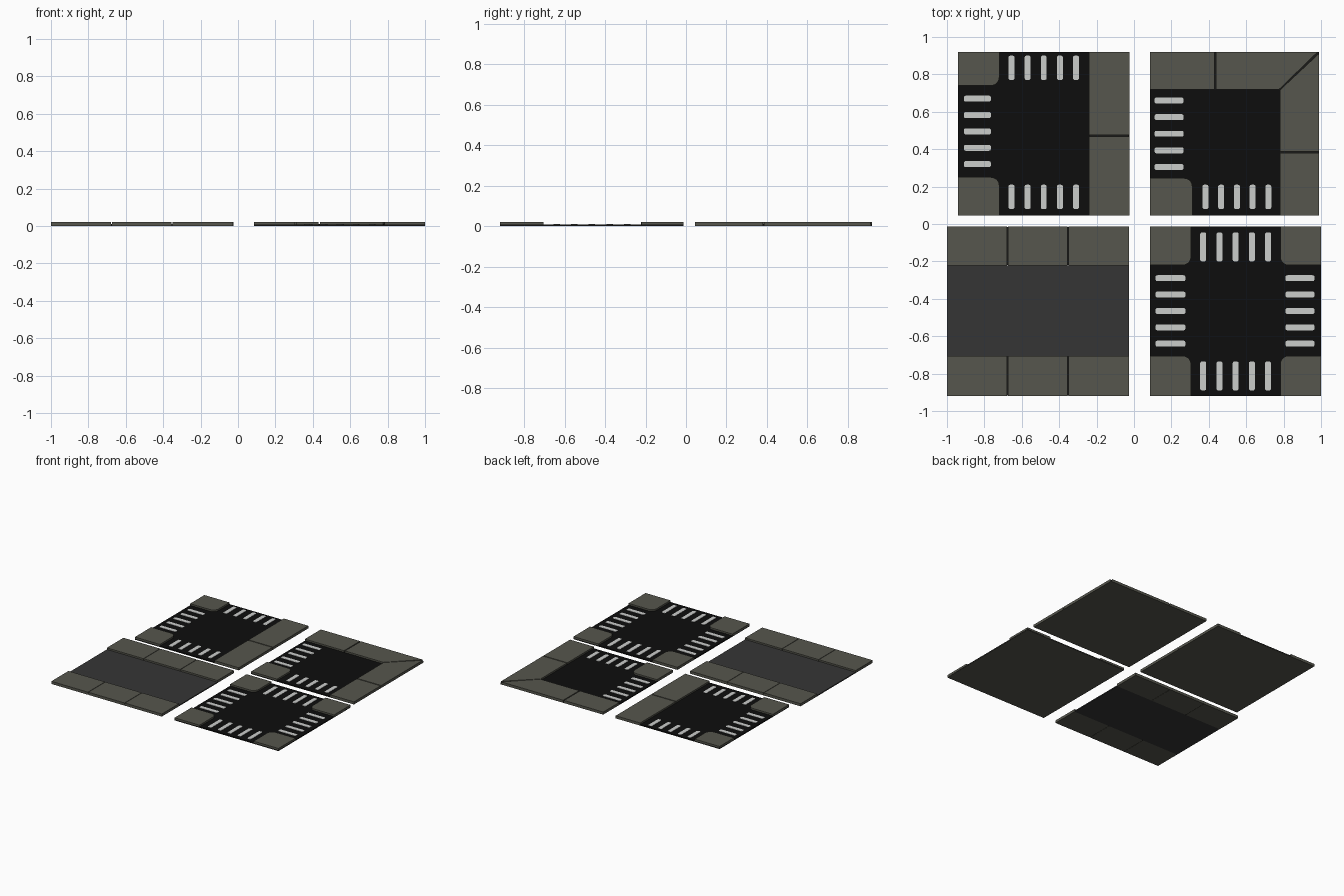
import bpy, bmesh, math

if "Cube" in bpy.data.objects:
    bpy.data.objects.remove(bpy.data.objects["Cube"])

def mat(name, r, g, b):
    m = bpy.data.materials.new(name)
    m.diffuse_color = (r, g, b, 1)
    m.use_nodes = True
    m.node_tree.nodes["Principled BSDF"].inputs["Base Color"].default_value = m.diffuse_color
    return m

PAVE = mat("paving grey", 0.093, 0.093, 0.074)
ASPHALT = mat("black asphalt", 0.004, 0.004, 0.004)
GREY = mat("grey asphalt", 0.036, 0.036, 0.036)
PAINT = mat("white road paint", 0.6, 0.61, 0.6)
SEAM = mat("dark seam", 0.010, 0.010, 0.009)

BASE, ROAD, TOP, GAP = 0.003, 0.008, 0.021, 0.004

def prisms(name, polys, z0, z1, material):
    """One object made of upright prisms over flat outlines."""
    bm = bmesh.new()
    for pts in polys:
        face = bm.faces.new([bm.verts.new((x, y, z0)) for x, y in pts])
        ext = bmesh.ops.extrude_face_region(bm, geom=[face])
        for v in ext["geom"]:
            if isinstance(v, bmesh.types.BMVert):
                v.co.z = z1
    bmesh.ops.recalc_face_normals(bm, faces=bm.faces)
    me = bpy.data.meshes.new(name)
    bm.to_mesh(me)
    bm.free()
    me.materials.append(material)
    ob = bpy.data.objects.new(name, me)
    bpy.context.collection.objects.link(ob)
    return ob

def rect(x0, y0, x1, y1, radii=(0, 0, 0, 0)):
    """Rectangle outline; radii run from lower left anticlockwise."""
    pts = []
    corners = [(x0, y0, 1, 1), (x1, y0, -1, 1), (x1, y1, -1, -1), (x0, y1, 1, -1)]
    for i, ((x, y, sx, sy), r) in enumerate(zip(corners, radii)):
        if r == 0:
            pts.append((x, y))
            continue
        for k in range(6):
            a = math.pi + i * math.pi / 2 + k * math.pi / 10
            pts.append((x + sx * r + r * math.cos(a), y + sy * r + r * math.sin(a)))
    return pts

def stripes(name, fixed, first, last, upright):
    """Five crossing bars between first and last; fixed is their span."""
    w, r, polys = 0.016, (0.01,) * 4, []
    for i in range(5):
        c = first + (last - first) * i / 4
        if upright:
            polys.append(rect(c - w, fixed[0], c + w, fixed[1], r))
        else:
            polys.append(rect(fixed[0], c - w, fixed[1], c + w, r))
    prisms(name, polys, ROAD - 0.001, ROAD + 0.002, PAINT)

def tile_base(name, x0, y0, x1, y1, road):
    prisms(name + "_underside", [rect(x0, y0, x1, y1)], 0, BASE, PAVE)
    prisms(name + "_road", [rect(*road)], BASE, ROAD, ASPHALT)

R = 0.045
g = GAP

# T junction: two corner kerbs, a straight pavement on the right
x0, y0, x1, y1 = -0.94, 0.045, -0.025, 0.92
tile_base("t_junction", x0, y0, x1, y1, (x0, y0, -0.235, y1))
prisms("t_junction_corners", [rect(x0, 0.74, -0.72, y1, (0, R, 0, 0)),
                              rect(x0, y0, -0.72, 0.25, (0, 0, R, 0))], BASE, TOP, PAVE)
prisms("t_junction_pavement", [rect(-0.24, y0, x1, 0.472 - g),
                               rect(-0.24, 0.472 + g, x1, y1)], BASE, TOP, PAVE)
prisms("t_junction_seam", [rect(-0.235, 0.472 - g, x1 - 0.002, 0.472 + g)], BASE, 0.012, SEAM)
stripes("t_junction_top_crossing", (0.77, 0.90), -0.655, -0.31, True)
stripes("t_junction_bottom_crossing", (0.08, 0.21), -0.655, -0.31, True)
stripes("t_junction_left_crossing", (-0.91, -0.765), 0.32, 0.67, False)

# Corner tile: pavement on top and right with a mitred corner
x0, y0, x1, y1 = 0.085, 0.045, 0.99, 0.92
ix, iy = 0.78, 0.72
tile_base("bend", x0, y0, x1, y1, (x0, y0, ix + 0.004, iy + 0.004))
prisms("bend_corner", [rect(x0, y0, 0.312, 0.245, (0, 0, R, 0))], BASE, TOP, PAVE)
prisms("bend_pavement", [
    rect(x0, iy, 0.434 - g, y1),
    [(0.434 + g, iy), (ix - g, iy), (x1 - 2 * g, y1), (0.434 + g, y1)],
    [(ix, iy - g), (ix, 0.383 + g), (x1, 0.383 + g), (x1, y1 - 2 * g)],
    rect(ix, y0, x1, 0.383 - g)], BASE, TOP, PAVE)
prisms("bend_seams", [
    rect(0.434 - g, iy, 0.434 + g, y1 - 0.002),
    rect(ix, 0.383 - g, x1 - 0.002, 0.383 + g),
    [(ix - g, iy), (ix, iy - g), (x1, y1 - 2 * g), (x1, y1), (x1 - 2 * g, y1)]],
    BASE, 0.012, SEAM)
stripes("bend_left_crossing", (0.11, 0.265), 0.305, 0.66, False)
stripes("bend_bottom_crossing", (0.08, 0.21), 0.382, 0.718, True)

# Straight road: two pavements of three slabs either side of a grey road
x0, y0, x1, y1 = -1.0, -0.92, -0.027, -0.013
slabs, seams = [], []
for a, b in ((y0, -0.705), (-0.222, y1)):
    edges = [x0, -0.676, -0.353, x1]
    for i in range(3):
        slabs.append(rect(edges[i] + (g / 2 if i else 0), a,
                          edges[i + 1] - (g / 2 if i < 2 else 0), b))
    seams += [rect(e - g / 2, a + 0.002, e + g / 2, b - 0.002) for e in edges[1:3]]
prisms("straight_pavement", slabs, 0, TOP, PAVE)
prisms("straight_seams", seams, 0.001, 0.012, SEAM)
prisms("straight_road", [rect(x0, -0.705, x1, -0.222)], 0, ROAD, GREY)

# Crossroads: four rounded corner kerbs and four crossings
x0, y0, x1, y1 = 0.085, -0.92, 1.0, -0.013
tile_base("crossroads", x0, y0, x1, y1, (x0, y0, x1, y1))
prisms("crossroads_corners", [
    rect(x0, y0, 0.305, -0.705, (0, 0, R, 0)),
    rect(0.782, y0, x1, -0.705, (0, 0, 0, R)),
    rect(0.782, -0.22, x1, y1, (R, 0, 0, 0)),
    rect(x0, -0.22, 0.305, y1, (0, R, 0, 0))], BASE, TOP, PAVE)
stripes("crossroads_top_crossing", (-0.2, -0.045), 0.37, 0.717, True)
stripes("crossroads_bottom_crossing", (-0.89, -0.735), 0.37, 0.717, True)
stripes("crossroads_left_crossing", (0.115, 0.275), -0.64, -0.29, False)
stripes("crossroads_right_crossing", (0.81, 0.965), -0.64, -0.29, False)
